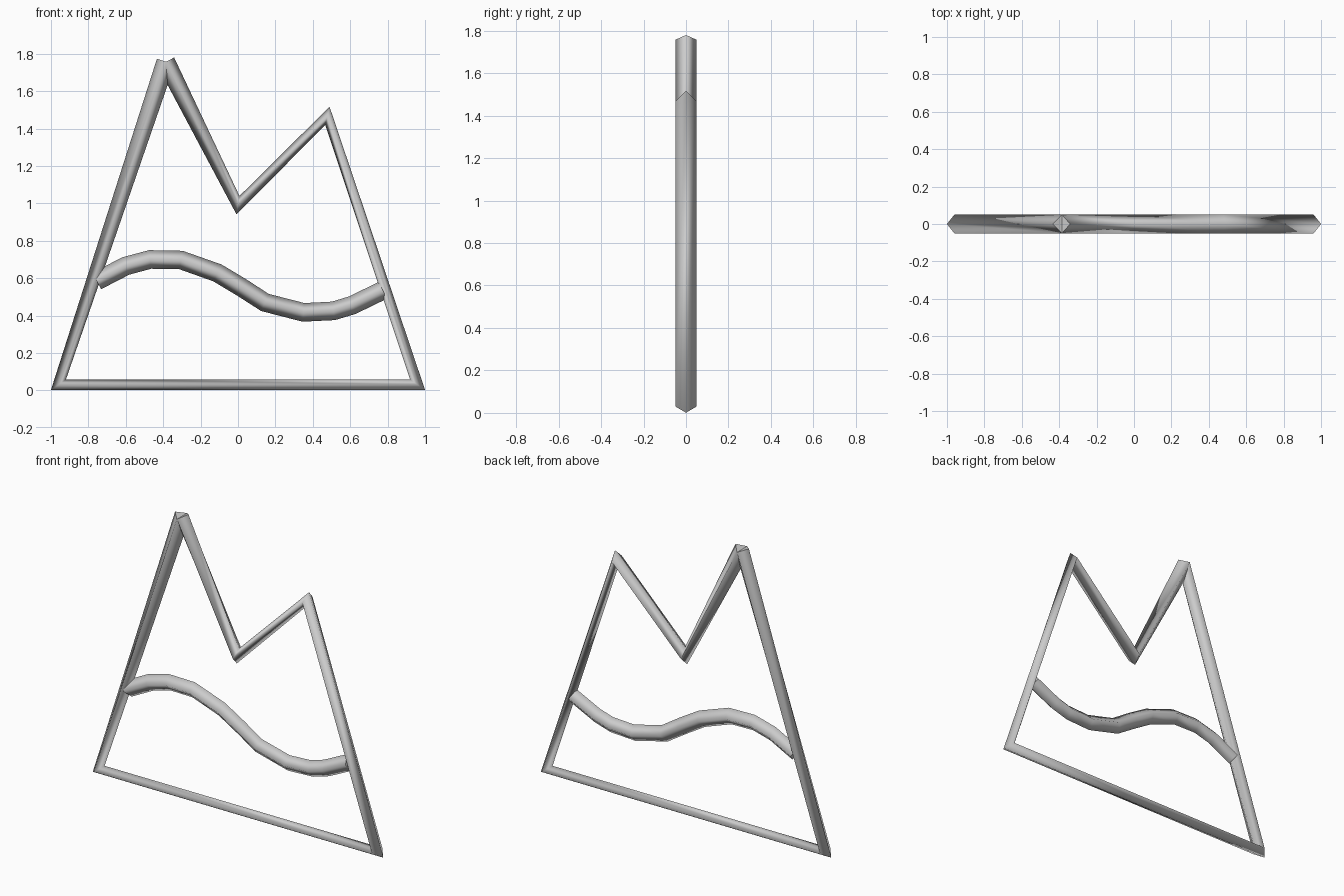
import bpy, bmesh
from mathutils import Vector

if "Cube" in bpy.data.objects:
    bpy.data.objects.remove(bpy.data.objects["Cube"])

RADIUS = 0.05

grey = bpy.data.materials.new("light_grey")
grey.diffuse_color = (0.6, 0.6, 0.6, 1)
grey.use_nodes = True
grey.node_tree.nodes["Principled BSDF"].inputs["Base Color"].default_value = grey.diffuse_color


def diamond_tube(name, path):
    """Sweep a four-sided bar along an open path in the XZ plane, capped at both ends."""
    pts = [Vector((x, 0, z)) for x, z in path]
    depth = Vector((0, 1, 0))
    bm = bmesh.new()
    rings = []
    for i, p in enumerate(pts):
        # average the neighbouring directions, so tight corners become slimmer
        tangent = Vector()
        if i > 0:
            tangent += (p - pts[i - 1]).normalized()
        if i < len(pts) - 1:
            tangent += (pts[i + 1] - p).normalized()
        side = depth.cross(tangent.normalized())
        rings.append([bm.verts.new(p + d * RADIUS)
                      for d in (side, depth, -side, -depth)])
    for a, b in zip(rings, rings[1:]):
        for k in range(4):
            n = (k + 1) % 4
            bm.faces.new((a[k], a[n], b[n], b[k])).smooth = True
    # flat end caps
    for ring in (rings[0], rings[-1]):
        cap = bm.faces.new(ring)
        for e in cap.edges:
            e.smooth = False
    bmesh.ops.recalc_face_normals(bm, faces=bm.faces)
    mesh = bpy.data.meshes.new(name)
    bm.to_mesh(mesh)
    bm.free()
    mesh.materials.append(grey)
    obj = bpy.data.objects.new(name, mesh)
    bpy.context.collection.objects.link(obj)
    return obj


# Twin-peak outline, starting and ending at the tall peak
diamond_tube("mountain_outline", [
    (-0.386, 1.757), (-0.96, 0.03), (0.96, 0.03),
    (0.478, 1.468), (0.0, 0.99), (-0.386, 1.757)])

# Wavy band across the mountain
diamond_tube("wave_band", [
    (-0.755, 0.585), (-0.60, 0.665), (-0.47, 0.70), (-0.305, 0.697),
    (-0.11, 0.628), (0.02, 0.55), (0.144, 0.47), (0.35, 0.417),
    (0.51, 0.425), (0.61, 0.455), (0.775, 0.535)])
